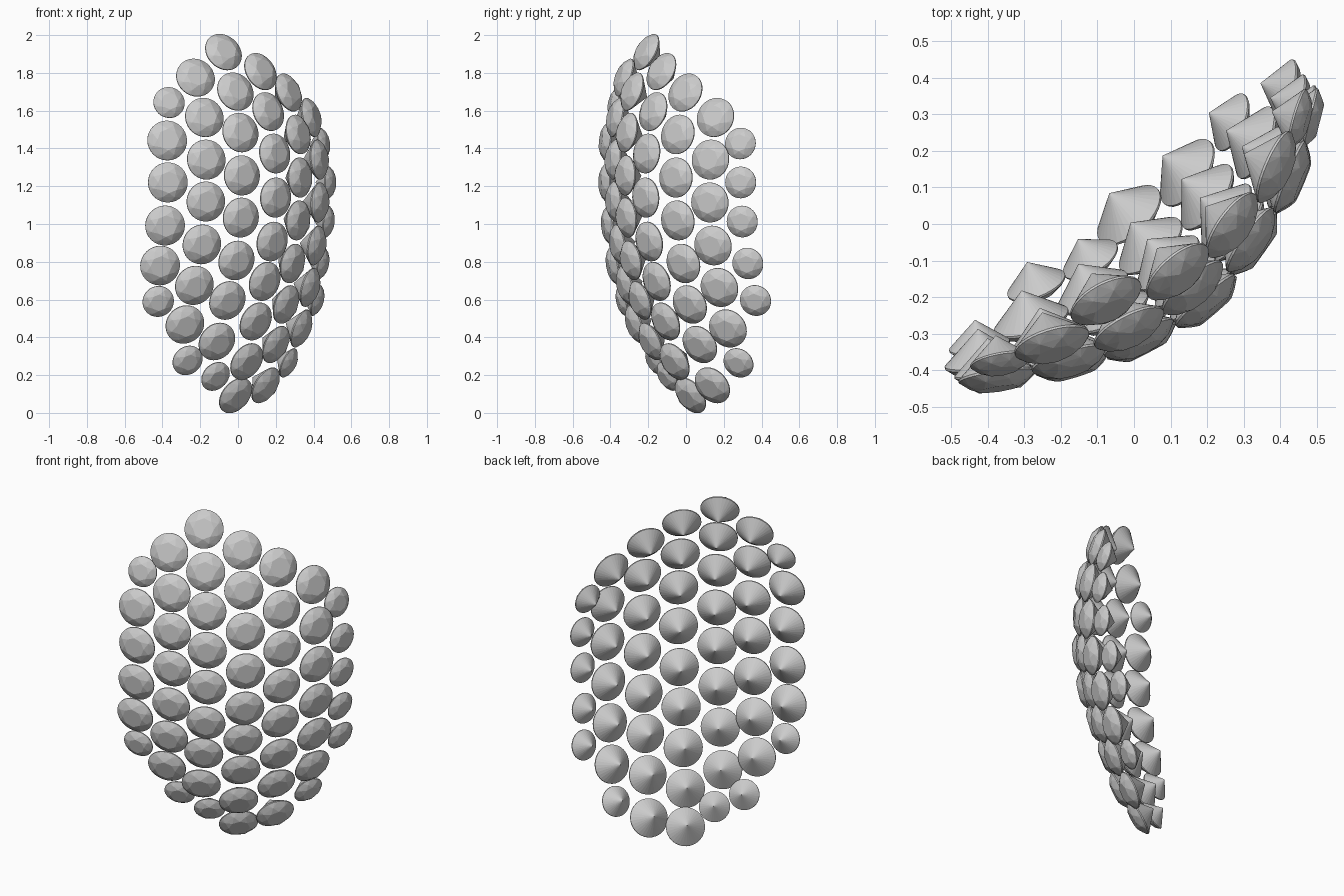
import bpy, bmesh, math
from mathutils import Vector

# Cut stones set in seven columns over a curved shell that faces the front right corner.
# Column: sideways place (first, middle, last), heights, depths, indexes of small stones
COLUMNS = [
    ((-.74, -.79, -.755), (1.643, 1.442, 1.22, .992, .78, .59),
     (.01, .04, .047, .018, -.035, -.09), (0, 5)),
    ((-.55, -.547, -.434), (1.775, 1.564, 1.341, 1.119, .892, .675, .468, .278),
     (.10, .191, .211, .206, .164, .085, -.015, -.10), (7,)),
    ((-.286, -.298, -.217), (1.91, 1.701, 1.484, 1.257, 1.034, .807, .595, .378, .193),
     (.132, .27, .323, .339, .328, .281, .185, .074, -.021), (8,)),
    ((-.011, -.014, .011), (1.807, 1.595, 1.373, 1.14, .907, .696, .484, .272, .092),
     (.249, .333, .402, .412, .375, .296, .201, .106, -.037), ()),
    ((.264, .274, .286), (1.696, 1.474, 1.246, 1.019, .791, .574, .362, .146),
     (.27, .36, .38, .36, .301, .233, .127, .006), ()),
    ((.54, .555, .545), (1.564, 1.341, 1.114, .886, .664, .447, .265),
     (.228, .296, .302, .269, .201, .111, -.011), (6,)),
    ((.735, .77, .783), (1.426, 1.22, 1.013, .791, .595),
     (.159, .191, .175, .116, .047), (0, 1, 2, 3, 4)),
]


def ring(count, radius, height, turn=0.0):
    return [Vector((radius * math.cos(math.tau * (i + turn) / count),
                    radius * math.sin(math.tau * (i + turn) / count), height))
            for i in range(count)]


def stone_mesh():
    """Round cut stone of radius 1: table, crown facets, thin girdle, pointed base."""
    points = (ring(8, .54, .35) + ring(8, .8, .22, .5)
              + ring(32, 1, .03) + ring(32, 1, -.03) + [Vector((0, 0, -.88))])
    bm = bmesh.new()
    for p in points:
        bm.verts.new(p)
    bmesh.ops.convex_hull(bm, input=bm.verts)
    bmesh.ops.dissolve_limit(bm, angle_limit=.01, verts=bm.verts, edges=bm.edges)
    bmesh.ops.recalc_face_normals(bm, faces=bm.faces)
    mesh = bpy.data.meshes.new("stone")
    bm.to_mesh(mesh)
    bm.free()
    return mesh


mesh = stone_mesh()
side = Vector((1, 1, 0)).normalized()
out = Vector((1, -1, 0)).normalized()

for c, (places, heights, depths, small) in enumerate(COLUMNS):
    for r, (z, t) in enumerate(zip(heights, depths)):
        s = places[0] if r == 0 else places[2] if r == len(heights) - 1 else places[1]
        # Shell slope gives the direction each stone faces
        across = .06 - .85 * s
        along = (1.22 - z) * (.5 if z < 1.22 else .75)
        normal = out - side * across - Vector((0, 0, along))
        gem = bpy.data.objects.new(f"stone_{c + 1}_{r + 1}", mesh)
        bpy.context.collection.objects.link(gem)
        gem.location = ((s + t) / 2, (s - t) / 2, z)
        gem.rotation_mode = 'QUATERNION'
        gem.rotation_quaternion = normal.to_track_quat('Z', 'Y')
        gem.scale = [.084 if r in small else .106] * 3
